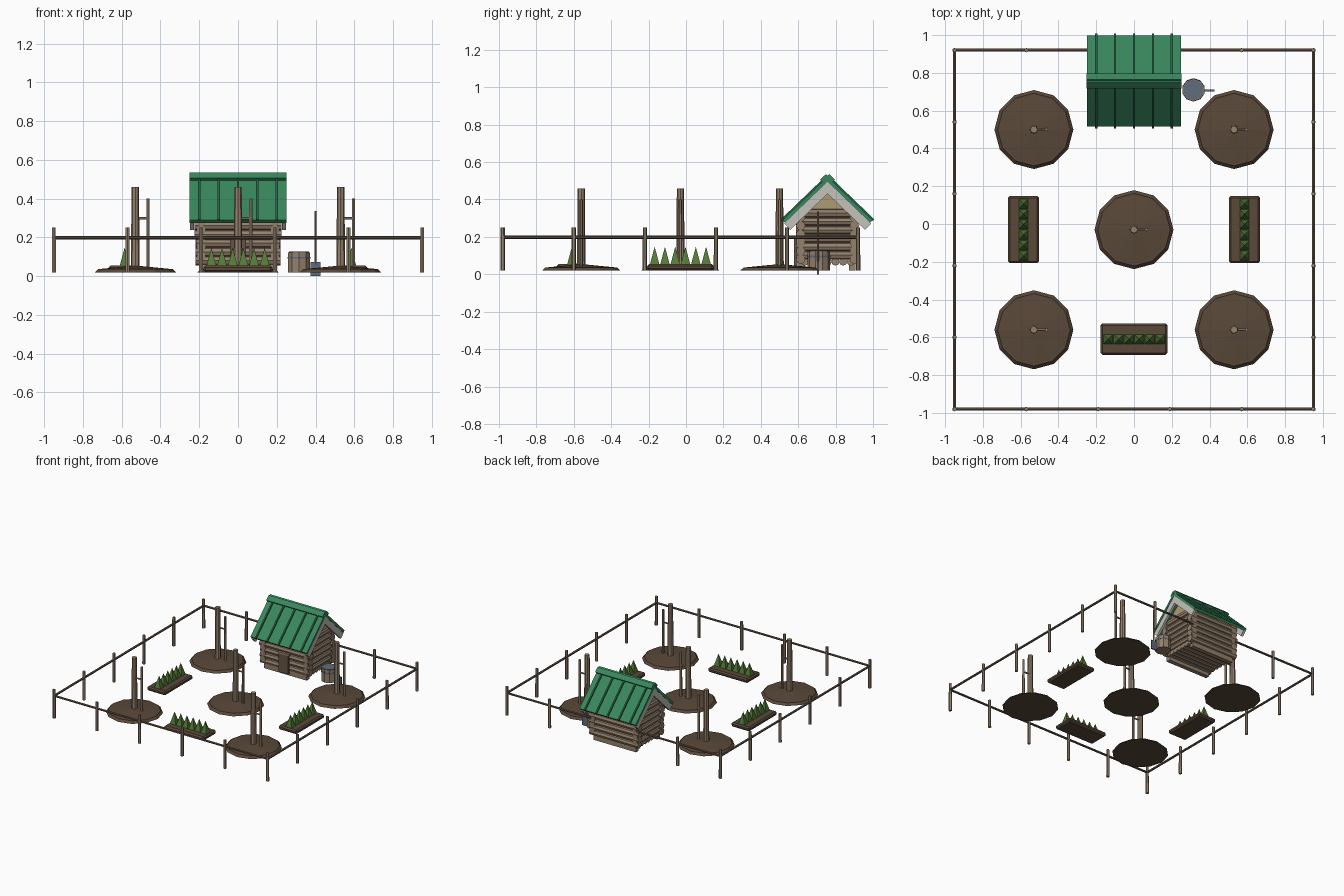
import bpy, bmesh, math, random
from mathutils import Vector, Matrix

if "Cube" in bpy.data.objects:
    bpy.data.objects.remove(bpy.data.objects["Cube"])

random.seed(4)
G = 0.02  # ground level; only the spade blade goes lower


def mat(name, r, g, b):
    m = bpy.data.materials.new(name)
    m.diffuse_color = (r, g, b, 1)
    m.use_nodes = True
    m.node_tree.nodes["Principled BSDF"].inputs["Base Color"].default_value = m.diffuse_color
    return m


WOOD = mat("log_wood", .30, .22, .15)
DARK = mat("dark_wood", .13, .09, .06)
SOIL = mat("soil", .10, .065, .04)
ROOF = mat("green_roof", .04, .24, .11)
RIB = mat("dark_green", .02, .13, .06)
LEAF = mat("leaf", .09, .20, .04)
TRIM = mat("pale_trim", .55, .54, .50)
TAN = mat("tan_board", .42, .33, .18)
METAL = mat("blue_grey", .12, .15, .20)


def finish(name, bm, m):
    bmesh.ops.recalc_face_normals(bm, faces=bm.faces)
    me = bpy.data.meshes.new(name)
    bm.to_mesh(me)
    bm.free()
    me.materials.append(m)
    ob = bpy.data.objects.new(name, me)
    bpy.context.collection.objects.link(ob)
    return ob


def rod(name, a, b, r1, m, r2=None, n=8):
    """Tapered cylinder between two points."""
    a, b = Vector(a), Vector(b)
    d = b - a
    bm = bmesh.new()
    mx = Matrix.Translation((a + b) / 2) @ d.to_track_quat('Z', 'Y').to_matrix().to_4x4()
    bmesh.ops.create_cone(bm, cap_ends=True, segments=n, radius1=r1,
                          radius2=r1 if r2 is None else r2, depth=d.length, matrix=mx)
    return finish(name, bm, m)


def box(name, c, s, m, bevel=0):
    bm = bmesh.new()
    bmesh.ops.create_cube(bm, size=1, matrix=Matrix.Translation(c) @ Matrix.Diagonal((*s, 1)))
    if bevel:
        bmesh.ops.bevel(bm, geom=bm.edges[:], offset=bevel, segments=1, affect='EDGES')
    return finish(name, bm, m)


def prism(name, pts, x0, x1, m):
    """Profile in the y-z plane, extruded along x."""
    bm = bmesh.new()
    f = bm.faces.new([bm.verts.new((x0, y, z)) for y, z in pts])
    ext = bmesh.ops.extrude_face_region(bm, geom=[f])
    bmesh.ops.translate(bm, vec=(x1 - x0, 0, 0),
                        verts=[v for v in ext['geom'] if isinstance(v, bmesh.types.BMVert)])
    return finish(name, bm, m)


# Fence: posts every 0.38, one rail per side, opening behind the cabin
X, Y0, Y1 = .95, -.98, .92
posts = set()
for i in range(6):
    t = -X + .38 * i
    posts.add((round(t, 2), Y0))
    if abs(t) > .3:
        posts.add((round(t, 2), Y1))
    for sx in (-X, X):
        posts.add((sx, round(Y0 + .38 * i, 2)))
for x, y in sorted(posts):
    rod("fence_post", (x, y, G), (x, y, .25), .012, WOOD, .011, 6)
RZ = .198
for a, b in [((-X, Y0), (X, Y0)), ((-X, Y0), (-X, Y1)), ((X, Y0), (X, Y1)),
             ((-X, Y1), (-.2, Y1)), ((.2, Y1), (X, Y1))]:
    rod("fence_rail", (*a, RZ), (*b, RZ), .009, DARK, n=6)

# Tree spots: soil mound, trunk, stake and tie bar
for x, y in [(-.53, .5), (.53, .5), (0, -.03), (-.53, -.56), (.53, -.56)]:
    rod("mound_base", (x, y, G), (x, y, .037), .209, SOIL, .192, 12)
    rod("mound_top", (x, y, .036), (x, y, .052), .192, SOIL, .03, 12)
    rod("trunk", (x, y, .03), (x, y, .46), .023, WOOD, .019, 8)
    rod("stake", (x + .066, y, .03), (x + .066, y, .4), .010, WOOD, .009, 6)
    rod("tie_bar", (x, y, .298), (x + .072, y, .298), .007, WOOD, n=6)

# Planting beds with a row of four-sided plants
for x, y, along_x in [(-.585, -.03, 0), (.585, -.03, 0), (0, -.61, 1)]:
    s = (.355, .165) if along_x else (.165, .355)
    box("bed", (x, y, .037), (*s, .034), SOIL, .01)
    for i in range(6):
        o = (i - 2.5) * .055
        px, py = (x + o, y) if along_x else (x, y + o)
        bm = bmesh.new()
        bmesh.ops.create_cone(bm, cap_ends=True, segments=4, radius1=.038, radius2=0, depth=.1,
                              matrix=Matrix.Translation((px, py, .097)) @ Matrix.Rotation(math.pi / 4, 4, 'Z'))
        finish("plant", bm, LEAF)

# Cabin log walls, long logs overlapping at the corners
CY = .757
for i in range(6):
    z = .08 + .045 * i
    for y in (.613, .900):
        e = .222 + random.uniform(-.006, .004)
        rod("wall_log", (-e, y, z), (e, y, z), .025, WOOD)
    for x in (-.19, .19):
        rod("side_log", (x, .587, z + .022), (x, .922, z + .022), .024, WOOD)
for i in range(7):
    y = .635 + .041 * i
    rod("floor_log", (-.2, y, .068), (.2, y, .068), .022, WOOD)
for y in (.62, .89):
    box("foundation_beam", (0, y, .045), (.38, .035, .05), WOOD)

# Gable boards with short logs
for s in (-1, 1):
    prism("gable", [(.61, .32), (.904, .32), (CY, .465)], s * .175, s * .195, TAN)
    box("gable_beam", (s * .195, CY, .335), (.03, .24, .025), WOOD)

# Door in the front wall
box("door", (0, .587, .115), (.085, .02, .15), DARK)
box("door_lintel", (0, .586, .195), (.105, .022, .014), WOOD)

# Roof: two slopes with ribs, barge boards and ridge cap
D = Vector((.241, -.232)).normalized()
N = Vector((-D.y, D.x))
APEX = Vector((CY, .522))
L = .335


def slope_strip(name, side, t0, t1, n0, n1, x0, x1, m):
    q = [APEX + D * t + N * n for t, n in ((t0, n0), (t1, n0), (t1, n1), (t0, n1))]
    prism(name, [(CY + side * (p.x - CY), p.y) for p in q], x0, x1, m)


for side in (-1, 1):
    slope_strip("roof_slope", side, 0, L, -.02, 0, -.25, .25, ROOF)
    for k in range(-2, 3):
        slope_strip("roof_rib", side, .02, L + .004, -.004, .009, k * .1 - .006, k * .1 + .006, RIB)
    for s in (-1, 1):
        slope_strip("barge_board", side, .02, L + .006, -.066, -.02, s * .228, s * .247, TRIM)
    slope_strip("ridge_cap", side, -.003, .04, -.002, .016, -.251, .251, ROOF)

# Water barrel and spade beside the cabin
rod("barrel", (.315, .71, G), (.315, .71, .122), .060, WOOD, n=10)
rod("barrel_water", (.315, .71, .115), (.315, .71, .126), .055, METAL, n=10)
rod("barrel_hoop", (.315, .71, .09), (.315, .71, .1), .062, METAL, n=10)
rod("spade_handle", (.4, .706, .06), (.4, .706, .335), .006, WOOD, n=6)
box("spade_blade", (.4, .706, .036), (.052, .01, .072), METAL)
